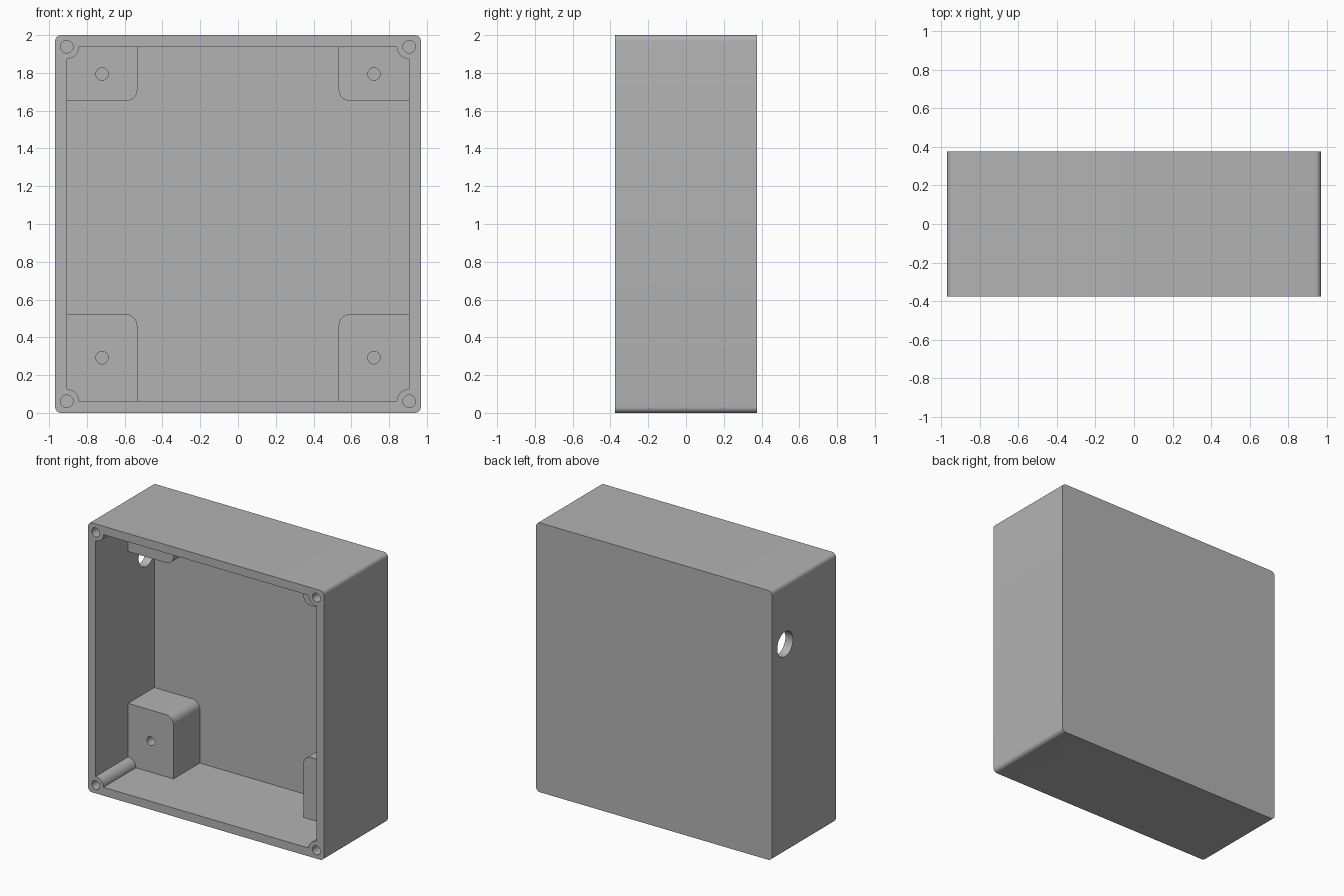
import bpy, bmesh
from math import cos, sin, pi, radians

cube = bpy.data.objects.get("Cube")
if cube:
    bpy.data.objects.remove(cube)

HALF_W, HEIGHT, HALF_D, WALL = 0.968, 2.0, 0.375, 0.062
INNER_W, INNER_TOP, INNER_BACK = HALF_W - WALL, HEIGHT - WALL, HALF_D - WALL
POST_R, SCREW_R = 0.064, 0.033

grey = bpy.data.materials.new("plain grey")
grey.use_nodes = True
grey.diffuse_color = (0.45, 0.45, 0.45, 1)
grey.node_tree.nodes["Principled BSDF"].inputs["Base Color"].default_value = grey.diffuse_color


def arc(cx, cz, r, start, end, steps=10):
    """Points on an arc in the xz plane, angles in degrees."""
    angles = [radians(start + (end - start) * i / steps) for i in range(steps + 1)]
    return [(cx + r * cos(a), cz + r * sin(a)) for a in angles]


def prism(name, outline, y0, y1):
    """Extrude an xz outline from y0 to y1."""
    bm = bmesh.new()
    face = bm.faces.new([bm.verts.new((x, y0, z)) for x, z in outline])
    new = bmesh.ops.extrude_face_region(bm, geom=[face])["geom"]
    moved = [v for v in new if isinstance(v, bmesh.types.BMVert)]
    bmesh.ops.translate(bm, verts=moved, vec=(0, y1 - y0, 0))
    bmesh.ops.recalc_face_normals(bm, faces=bm.faces)
    mesh = bpy.data.meshes.new(name)
    bm.to_mesh(mesh)
    bm.free()
    mesh.materials.append(grey)
    obj = bpy.data.objects.new(name, mesh)
    bpy.context.collection.objects.link(obj)
    return obj


def select(obj):
    bpy.ops.object.select_all(action='DESELECT')
    obj.select_set(True)
    bpy.context.view_layer.objects.active = obj


def cut(obj, cutter):
    """Subtract the cutter, then remove it."""
    cutter.hide_render = True
    select(obj)
    mod = obj.modifiers.new("cut", 'BOOLEAN')
    mod.operation, mod.solver, mod.object = 'DIFFERENCE', 'EXACT', cutter
    bpy.ops.object.modifier_apply(modifier=mod.name)
    bpy.data.objects.remove(cutter)


def finish(obj):
    select(obj)
    bpy.ops.object.shade_smooth_by_angle(angle=radians(30))


def screw_hole(x, z, y0, y1):
    return prism("screw_hole_cutter", arc(x, z, SCREW_R, 0, 360, 32)[:-1], y0, y1)


# Corners in counter-clockwise order: x side, z side, start angle
CORNERS = [(1, 1, 0), (-1, 1, 90), (-1, -1, 180), (1, -1, 270)]
MID = HEIGHT / 2

# Housing with rounded long edges
R = 0.031
outer = []
for sx, sz, a in CORNERS:
    outer += arc(sx * (HALF_W - R), MID + sz * (MID - R), R, a, a + 90, 8)
housing = prism("housing", outer, -HALF_D, HALF_D)

# Cavity whose bitten corners leave the screw posts standing
cavity = []
for sx, sz, a in CORNERS:
    cavity += arc(sx * INNER_W, MID + sz * (INNER_TOP - MID), POST_R, a + 270, a + 180, 12)
cut(housing, prism("cavity_cutter", cavity, -HALF_D - 0.1, INNER_BACK))

# Screw holes in the corner posts
for sx, sz, _ in CORNERS:
    cut(housing, screw_hole(sx * INNER_W, MID + sz * (INNER_TOP - MID), -HALF_D - 0.1, 0))

# Cable hole through the right wall
bpy.ops.mesh.primitive_cylinder_add(vertices=48, radius=0.092, depth=0.3,
                                    location=(-HALF_W, 0.22, 1.55), rotation=(0, pi / 2, 0))
cut(housing, bpy.context.object)
finish(housing)

# Mounting blocks on the back wall, one rounded corner each
BLOCK_X, BLOCK_FRONT, FILLET, EMBED = 0.533, 0.005, 0.062, 0.02
for level, edge, wall, sz in (("lower", 0.523, WALL, -1), ("upper", 1.65, INNER_TOP, 1)):
    for side, sx in (("left", 1), ("right", -1)):
        far_x, far_z = INNER_W + EMBED, wall + sz * EMBED
        outline = [(far_x, edge), (far_x, far_z), (BLOCK_X, far_z)]
        outline += arc(BLOCK_X + FILLET, edge + sz * FILLET, FILLET, 180, 180 + sz * 90)
        block = prism(f"{level}_{side}_mounting_block", [(sx * x, z) for x, z in outline],
                      BLOCK_FRONT, INNER_BACK + EMBED)
        cut(block, screw_hole(sx * (BLOCK_X + INNER_W) / 2, (edge + wall) / 2,
                              BLOCK_FRONT - 0.1, BLOCK_FRONT + 0.2))
        finish(block)
